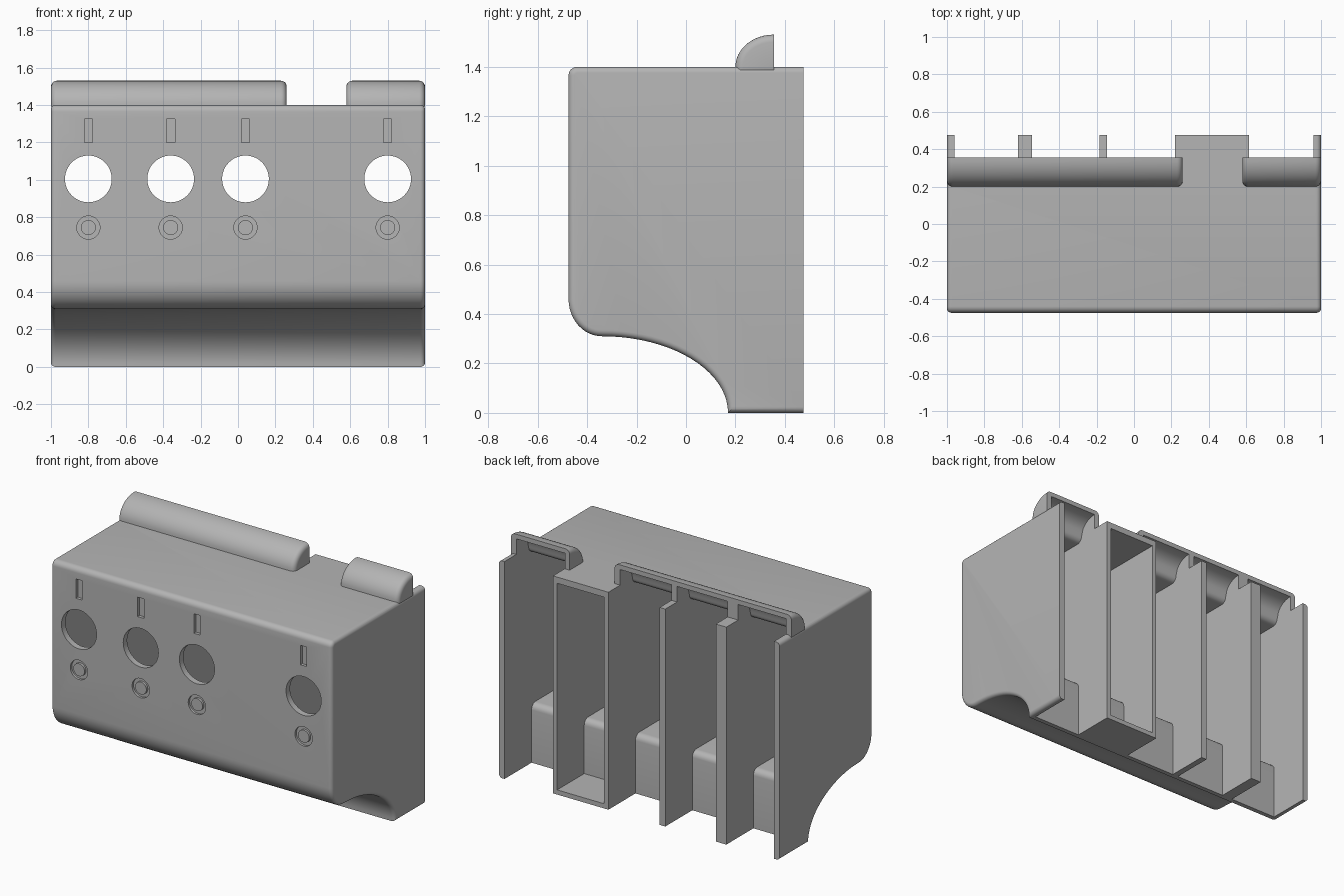
import bpy, bmesh
from math import cos, sin, pi
from mathutils import Matrix, Vector

if "Cube" in bpy.data.objects:
    bpy.data.objects.remove(bpy.data.objects["Cube"], do_unlink=True)

grey = bpy.data.materials.new("plain grey")
grey.use_nodes = True
GREY = (0.46, 0.46, 0.46, 1)
grey.diffuse_color = GREY
grey.node_tree.nodes["Principled BSDF"].inputs["Base Color"].default_value = GREY


def make_object(name, bm):
    bmesh.ops.recalc_face_normals(bm, faces=bm.faces)
    mesh = bpy.data.meshes.new(name)
    bm.to_mesh(mesh)
    bm.free()
    mesh.materials.append(grey)
    obj = bpy.data.objects.new(name, mesh)
    bpy.context.collection.objects.link(obj)
    return obj


def arc(cy, cz, ry, rz, start, end, steps=12):
    """Points of an elliptical arc in the side plane, angles in degrees."""
    angles = [(start + (end - start) * i / steps) * pi / 180 for i in range(steps + 1)]
    return [(cy + ry * cos(a), cz + rz * sin(a)) for a in angles]


def extrude_profile(name, profile, x0, x1, round_ends=0, back=None):
    """Side profile (y, z) extruded along x, with rounded end edges away from the back."""
    bm = bmesh.new()
    face = bm.faces.new([bm.verts.new((x0, y, z)) for y, z in profile])
    out = bmesh.ops.extrude_face_region(bm, geom=[face])
    verts = [v for v in out["geom"] if isinstance(v, bmesh.types.BMVert)]
    bmesh.ops.translate(bm, verts=verts, vec=(x1 - x0, 0, 0))
    if round_ends:
        rims = [e for e in bm.edges
                if abs(e.verts[0].co.x - e.verts[1].co.x) < 1e-5
                and not all(abs(v.co.y - back) < 1e-4 for v in e.verts)]
        bmesh.ops.bevel(bm, geom=rims, offset=round_ends, segments=5,
                        profile=0.5, affect="EDGES", clamp_overlap=True)
    return make_object(name, bm)


def cylinder(name, x, z, radius, y0, y1):
    bm = bmesh.new()
    place = Matrix.Translation((x, (y0 + y1) / 2, z)) @ Matrix.Rotation(pi / 2, 4, "X")
    bmesh.ops.create_cone(bm, cap_ends=True, segments=48, radius1=radius,
                          radius2=radius, depth=y1 - y0, matrix=place)
    return make_object(name, bm)


def box(name, low, high):
    bm = bmesh.new()
    low, high = Vector(low), Vector(high)
    bmesh.ops.create_cube(bm, size=1, matrix=Matrix.Translation((low + high) / 2)
                          @ Matrix.Diagonal((*(high - low), 1)))
    return make_object(name, bm)


def combine(target, tools, operation):
    """Apply one boolean per tool and delete the tools."""
    for tool in tools:
        mod = target.modifiers.new(tool.name, "BOOLEAN")
        mod.object, mod.operation, mod.solver = tool, operation, "EXACT"
    graph = bpy.context.evaluated_depsgraph_get()
    mesh = bpy.data.meshes.new_from_object(target.evaluated_get(graph))
    target.modifiers.clear()
    target.data = mesh
    for tool in tools:
        bpy.data.objects.remove(tool, do_unlink=True)


FRONT, BACK, TOP, WALL = -0.475, 0.475, 1.4, 0.04

# Outer housing: rounded top front, bulging lower front, scooped underside
outline = [(BACK, 0), (BACK, TOP)]
outline += arc(FRONT + 0.035, TOP - 0.035, 0.035, 0.035, 90, 180, 6)
outline += arc(-0.34, 0.46, 0.135, 0.15, 180, 270)
outline += arc(-0.34, 0, 0.51, 0.31, 90, 0, 20)[1:]
housing = extrude_profile("housing", outline, -1, 1, 0.03, BACK)

# Quarter-round hoods along the top
hood = arc(0.355, 1.4, 0.155, 0.13, 180, 90) + [(0.355, 1.368), (0.2, 1.368)]
hoods = [extrude_profile("hood", hood, a, b, 0.03, 0.355)
         for a, b in ((-0.9995, 0.26), (0.58, 0.9995))]
combine(housing, hoods, "UNION")

# Open bays: ledge at the bottom, hollow hood above
inner_front = [(0.2, 0.34)] + arc(0.16, 0.34, 0.04, 0.04, 0, 90, 5)
inner_front += [(-0.39, 0.38), (FRONT + WALL, 0.45), (FRONT + WALL, TOP - WALL)]
bay = [(0.2, -0.1)] + inner_front[1:]
bay += arc(0.19, 1.4, 0.04, 0.04, 270, 360, 5)
bay += arc(0.355, 1.41, 0.12, 0.09, 175, 90, 8)
bay += [(0.355, 1.6), (0.6, 1.6), (0.6, -0.1)]
bays = [(-0.96, -0.62), (-0.545, -0.185), (-0.145, 0.22), (0.615, 0.96)]
cutters = [extrude_profile("bay_cutter", bay, a, b) for a, b in bays]

# Boxed compartment with its own floor and ceiling
boxed = [(0.2, 0.03)] + inner_front[1:] + [(0.6, TOP - WALL), (0.6, 0.03)]
cutters.append(extrude_profile("boxed_cutter", boxed, 0.25, 0.585))

# Front openings, marker slots and button recesses
for x in (-0.8, -0.36, 0.04, 0.8):
    cutters.append(cylinder("opening_cutter", x, 1.005, 0.125, -0.6, -0.35))
    cutters.append(cylinder("recess_cutter", x, 0.745, 0.062, -0.6, FRONT + 0.015))
    cutters.append(box("slot_cutter", (x - 0.022, -0.6, 1.2), (x + 0.022, FRONT + 0.02, 1.325)))
combine(housing, cutters, "DIFFERENCE")

# Buttons seated in the recesses
parts = [housing]
for x in (-0.8, -0.36, 0.04, 0.8):
    parts.append(cylinder("button", x, 0.745, 0.04, FRONT, FRONT + 0.02))

bpy.ops.object.select_all(action="DESELECT")
for part in parts:
    part.select_set(True)
bpy.context.view_layer.objects.active = housing
bpy.ops.object.shade_smooth_by_angle(angle=pi / 6)
